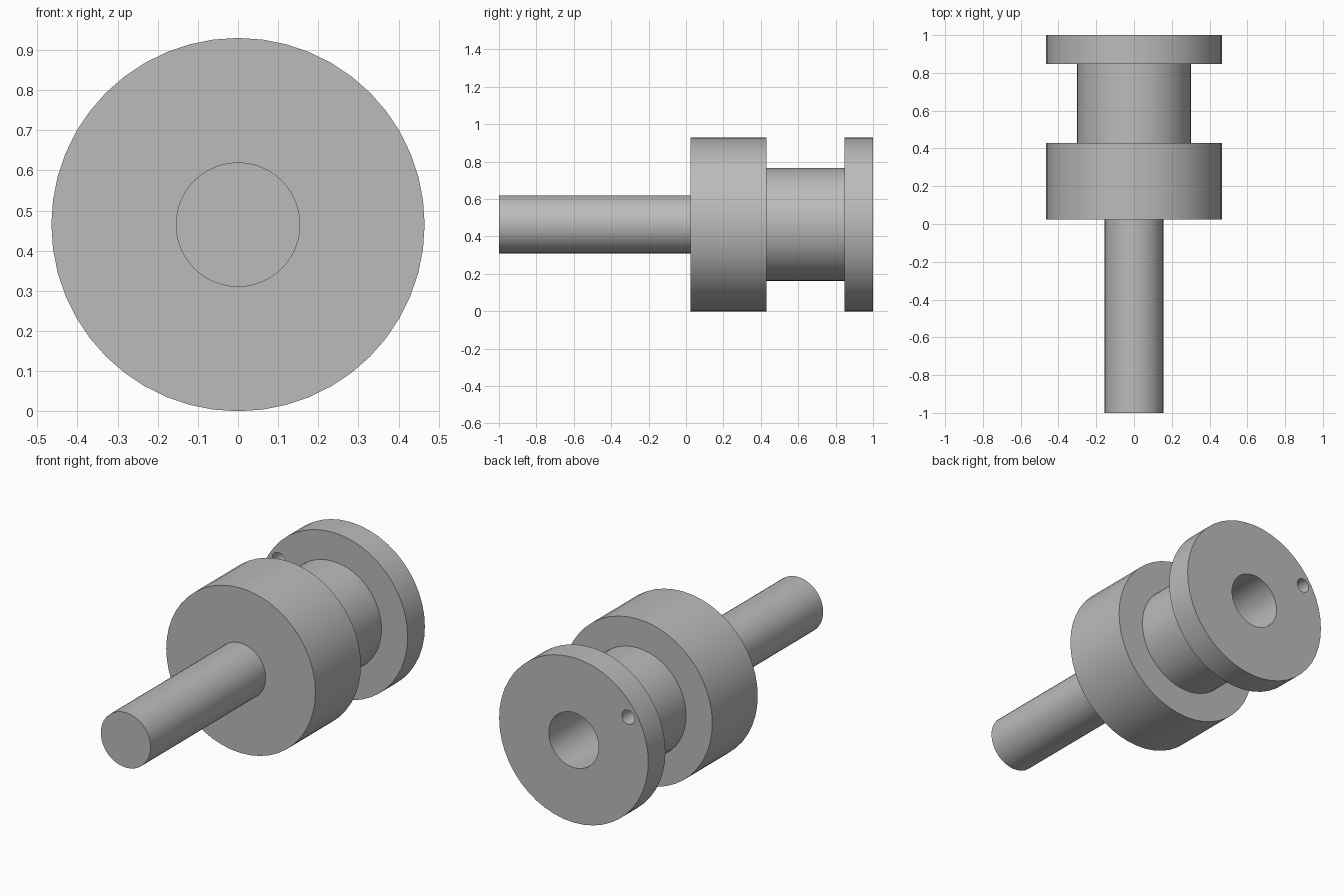
import bpy, bmesh, math
from mathutils import Matrix

if "Cube" in bpy.data.objects:
    bpy.data.objects.remove(bpy.data.objects["Cube"])

SIDES = 48
AXIS_Z = 0.465
SHAFT_R, COLLAR_R, HUB_R = 0.155, 0.465, 0.302
COLLAR_FRONT, COLLAR_BACK, FLANGE_FRONT = 0.025, 0.43, 0.847

# Plain grey metal
grey = bpy.data.materials.new("grey metal")
grey.use_nodes = True
COLOUR = (0.5, 0.5, 0.5, 1)
grey.diffuse_color = COLOUR
grey.node_tree.nodes["Principled BSDF"].inputs["Base Color"].default_value = COLOUR


def lathe(name, profile):
    """Turn a closed or axis-to-axis (radius, y) profile around the y axis."""
    bm = bmesh.new()
    verts = [bm.verts.new((r, y, 0)) for r, y in profile]
    edges = [bm.edges.new(pair) for pair in zip(verts, verts[1:])]
    if profile[0][0] > 0:
        edges.append(bm.edges.new((verts[-1], verts[0])))
    bmesh.ops.spin(bm, geom=verts + edges, cent=(0, 0, 0), axis=(0, 1, 0),
                   angle=math.tau, steps=SIDES, use_duplicate=False)
    bmesh.ops.remove_doubles(bm, verts=bm.verts, dist=0.0001)
    bmesh.ops.recalc_face_normals(bm, faces=bm.faces)
    mesh = bpy.data.meshes.new(name)
    bm.to_mesh(mesh)
    bm.free()
    obj = bpy.data.objects.new(name, mesh)
    obj.location.z = AXIS_Z
    mesh.materials.append(grey)
    bpy.context.collection.objects.link(obj)
    return obj


def smooth(obj):
    bpy.ops.object.select_all(action='DESELECT')
    obj.select_set(True)
    bpy.context.view_layer.objects.active = obj
    bpy.ops.object.shade_smooth_by_angle(angle=math.radians(30))


# Solid front shaft, closing the bottom of the bore
shaft = lathe("shaft", [(0, -1), (SHAFT_R, -1), (SHAFT_R, COLLAR_FRONT),
                        (0, COLLAR_FRONT)])

# Bored spool: wide collar, narrow hub and thin back flange
spool = lathe("spool", [
    (SHAFT_R, COLLAR_FRONT), (COLLAR_R, COLLAR_FRONT), (COLLAR_R, COLLAR_BACK),
    (HUB_R, COLLAR_BACK), (HUB_R, FLANGE_FRONT), (COLLAR_R, FLANGE_FRONT),
    (COLLAR_R, 1), (SHAFT_R, 1)])

# Small pin hole through the flange
bm = bmesh.new()
bmesh.ops.create_cone(bm, cap_ends=True, segments=24, radius1=0.04, radius2=0.04,
                      depth=0.4, matrix=Matrix.Rotation(math.pi / 2, 4, 'X'))
cutter_mesh = bpy.data.meshes.new("pin_hole_cutter")
bm.to_mesh(cutter_mesh)
bm.free()
cutter_mesh.materials.append(grey)
cutter = bpy.data.objects.new("pin_hole_cutter", cutter_mesh)
bpy.context.collection.objects.link(cutter)
cutter.location = (-0.34, 0.92, AXIS_Z + 0.22)
cutter.hide_render = True
cutter.hide_viewport = False
hole = spool.modifiers.new("pin hole", 'BOOLEAN')
hole.operation = 'DIFFERENCE'
hole.solver = 'EXACT'
hole.object = cutter

# Bake the hole so that its rim gets sharp edges, then drop the cutter
bpy.context.view_layer.objects.active = spool
bpy.ops.object.modifier_apply(modifier=hole.name)
bpy.data.objects.remove(cutter)

for part in (shaft, spool):
    smooth(part)
